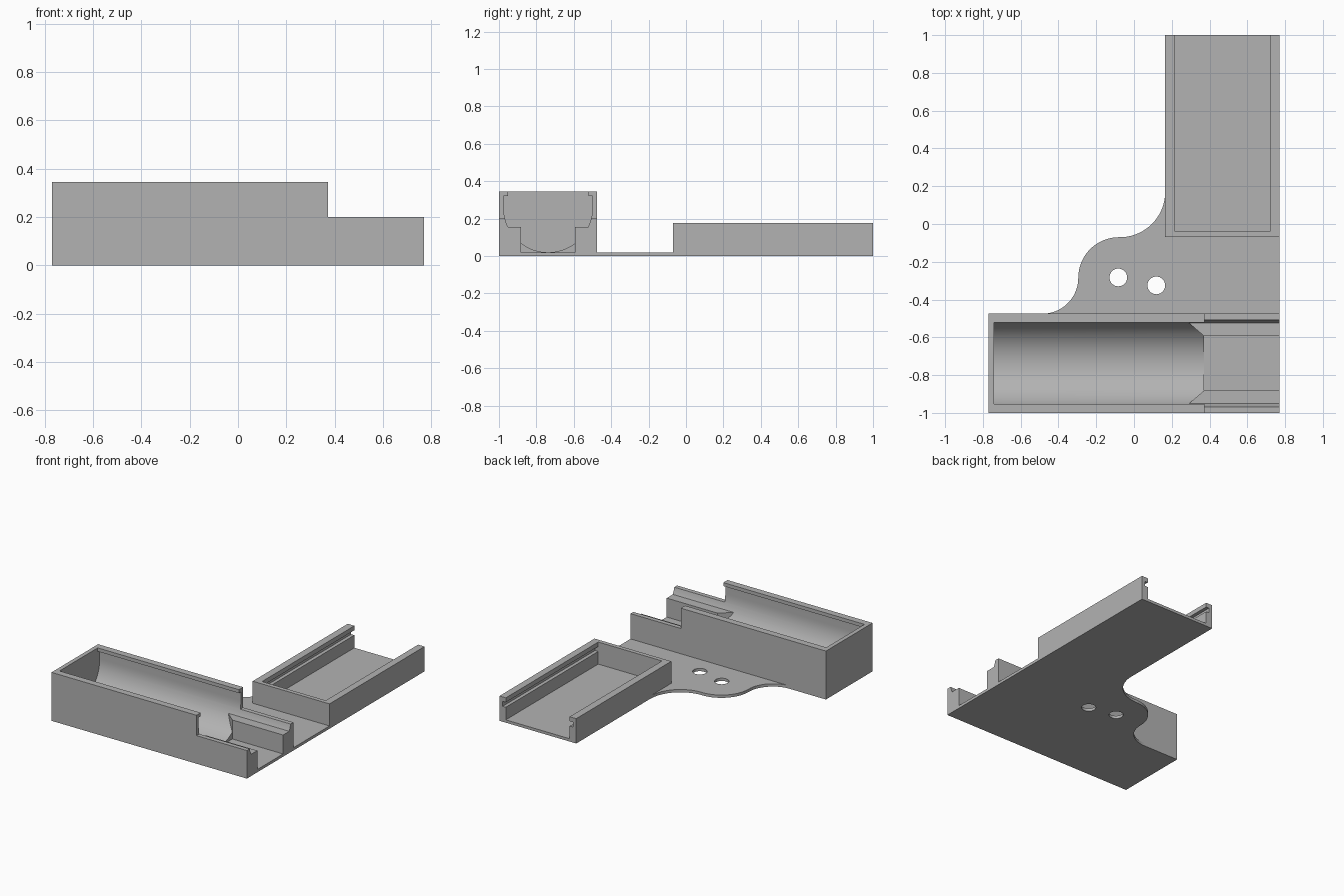
import bpy, bmesh, math
from mathutils import Vector

cube = bpy.data.objects.get("Cube")
if cube:
    bpy.data.objects.remove(cube, do_unlink=True)

grey = bpy.data.materials.new("plain_grey")
grey.use_nodes = True
COLOUR = (0.45, 0.45, 0.45, 1)
grey.diffuse_color = COLOUR
grey.node_tree.nodes["Principled BSDF"].inputs["Base Color"].default_value = COLOUR


def prism(name, points, axis, start, end):
    """Extrude a closed 2D outline along an axis (x: y,z  y: x,z  z: x,y)."""
    i = "xyz".index(axis)
    bm = bmesh.new()
    verts = []
    for p in points:
        co = list(p)
        co.insert(i, start)
        verts.append(bm.verts.new(co))
    face = bm.faces.new(verts)
    top = bmesh.ops.extrude_face_region(bm, geom=[face])["geom"]
    shift = Vector([end - start if k == i else 0 for k in range(3)])
    bmesh.ops.translate(bm, vec=shift, verts=[g for g in top if isinstance(g, bmesh.types.BMVert)])
    bmesh.ops.recalc_face_normals(bm, faces=bm.faces)
    mesh = bpy.data.meshes.new(name)
    bm.to_mesh(mesh)
    bm.free()
    mesh.materials.append(grey)
    obj = bpy.data.objects.new(name, mesh)
    bpy.context.collection.objects.link(obj)
    return obj


def rect(a0, a1, b0, b1):
    return [(a0, b0), (a1, b0), (a1, b1), (a0, b1)]


def arc(cx, cy, r, a0, a1, n=24):
    steps = [math.radians(a0 + (a1 - a0) * k / n) for k in range(n + 1)]
    return [(cx + r * math.cos(a), cy + r * math.sin(a)) for a in steps]


def select(obj):
    bpy.ops.object.select_all(action='DESELECT')
    obj.select_set(True)
    bpy.context.view_layer.objects.active = obj


def boolean(obj, tool, operation='DIFFERENCE'):
    select(obj)
    mod = obj.modifiers.new("cut", 'BOOLEAN')
    mod.operation = operation
    mod.solver = 'EXACT'
    mod.object = tool
    bpy.ops.object.modifier_apply(modifier=mod.name)
    bpy.data.objects.remove(tool, do_unlink=True)


FLOOR, SIDE = 0.02, 0.77

# Front tray: tall body with a lower step at its open end
MID = -0.7375
front_tray = prism("front_tray", [(-SIDE, 0), (SIDE, 0), (SIDE, 0.2), (0.373, 0.2),
                                  (0.373, 0.345), (-SIDE, 0.345)], 'y', -1, -0.475)

# Rounded cavity with an overhanging lip
R = 0.2375
cavity = [(MID - 0.215, 0.32), (MID - 0.215, 0.4), (MID + 0.215, 0.4), (MID + 0.215, 0.32),
          (MID + R, 0.32)] + arc(MID, FLOOR + R, R, 0, -180, 40) + [(MID - R, 0.32)]
boolean(front_tray, prism("cavity_cutter", cavity, 'x', -0.74, 1))
boolean(front_tray, prism("channel_cutter", rect(0.37, 1, MID - 0.146, MID + 0.146), 'z', FLOOR, 0.12))

# Rails that narrow the open end to a channel
for s in (-1, 1):
    outline = [(0.29, MID + s * 0.214), (0.37, MID + s * 0.145), (SIDE, MID + s * 0.145),
               (SIDE, MID + s * 0.24), (0.29, MID + s * 0.24)]
    boolean(front_tray, prism("channel_rail", outline, 'z', 0.01, 0.155), 'UNION')

# Back tray: open at the back, with cover grooves in both side walls
back_tray = prism("back_tray", rect(0.165, SIDE, 0, 0.177), 'y', -0.07, 1)
slot = [(0.217, FLOOR), (0.72, FLOOR), (0.72, 0.11), (0.745, 0.11), (0.745, 0.145), (0.72, 0.145),
        (0.72, 0.3), (0.217, 0.3), (0.217, 0.145), (0.192, 0.145), (0.192, 0.11), (0.217, 0.11)]
boolean(back_tray, prism("slot_cutter", slot, 'y', -0.04, 1.2))

# Thin joining plate with a flowing edge and two screw holes
outline = [(SIDE, -0.475), (SIDE, -0.07), (0.165, -0.07)]
outline += arc(-0.075, 0.17, 0.24, 0, -90)
outline += arc(-0.08, -0.285, 0.215, 90, 180)
outline += arc(-0.485, -0.285, 0.19, 0, -90)
joining_plate = prism("joining_plate", outline, 'z', 0, FLOOR)
for x, y in ((-0.083, -0.283), (0.118, -0.325)):
    hole = arc(x, y, 0.047, 0, 360, 32)[:-1]
    boolean(joining_plate, prism("hole_cutter", hole, 'z', -0.1, 0.1))

for part in (front_tray, back_tray, joining_plate):
    select(part)
    bpy.ops.object.shade_smooth_by_angle(angle=math.radians(25))
